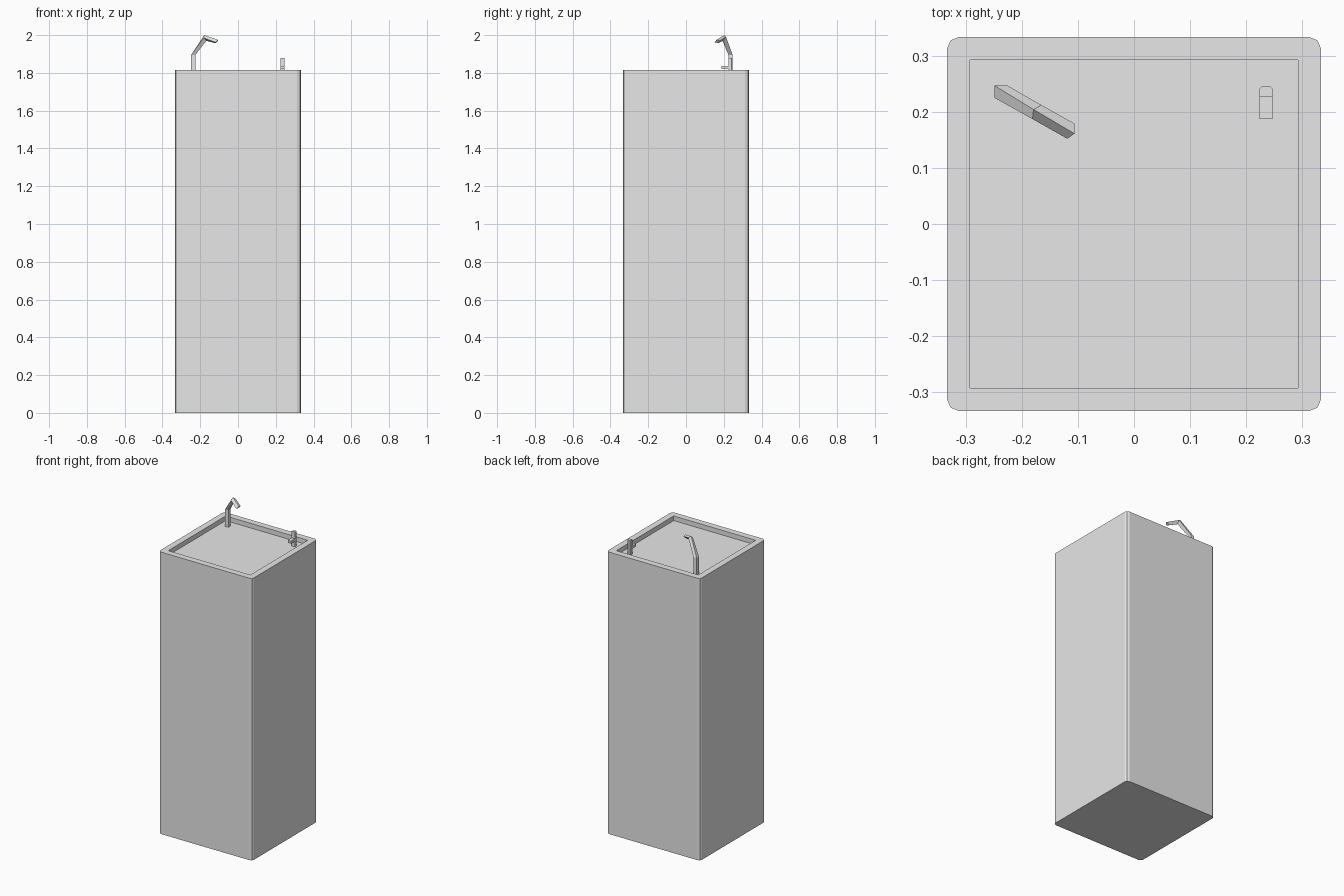
import bpy
import bmesh

old = bpy.data.objects.get("Cube")
if old:
    bpy.data.objects.remove(old, do_unlink=True)

HALF, TOP, INNER, DEPTH = 0.333, 1.815, 0.292, 0.03
FLOOR = TOP - DEPTH

grey = bpy.data.materials.new("light_grey")
grey.use_nodes = True
grey.diffuse_color = (0.8, 0.8, 0.8, 1)
grey.node_tree.nodes["Principled BSDF"].inputs["Base Color"].default_value = (0.8, 0.8, 0.8, 1)


def finish(name, bm):
    bmesh.ops.recalc_face_normals(bm, faces=bm.faces[:])
    mesh = bpy.data.meshes.new(name)
    bm.to_mesh(mesh)
    bm.free()
    mesh.materials.append(grey)
    obj = bpy.data.objects.new(name, mesh)
    bpy.context.collection.objects.link(obj)
    return obj


def box(name, low, high, bevel=0, segments=1, pick=lambda p: True):
    """Box between two corners, with chosen upright edges bevelled."""
    bm = bmesh.new()
    bmesh.ops.create_cube(bm, size=1)
    for v in bm.verts:
        v.co = [a if c < 0 else b for c, a, b in zip(v.co, low, high)]
    if bevel:
        edges = [e for e in bm.edges
                 if abs(e.verts[0].co.z - e.verts[1].co.z) > 1e-4 and pick(e.verts[0].co)]
        bmesh.ops.bevel(bm, geom=edges, offset=bevel, segments=segments,
                        profile=0.5, affect='EDGES')
    return finish(name, bm)


def loft(name, rings):
    """Skin a list of equal-length rings and cap both ends."""
    bm = bmesh.new()
    loops = [[bm.verts.new(p) for p in ring] for ring in rings]
    for a, b in zip(loops, loops[1:]):
        for i in range(len(a)):
            j = (i + 1) % len(a)
            bm.faces.new((a[i], a[j], b[j], b[i]))
    bm.faces.new(loops[0])
    bm.faces.new(loops[-1])
    return finish(name, bm)


# Tall cabinet with rounded upright corners and a shallow square basin
body = box("cabinet", (-HALF, -HALF, 0), (HALF, HALF, TOP), 0.02, 2)
cutter = box("basin_cutter", (-INNER, -INNER, FLOOR), (INNER, INNER, TOP + 0.1))
cut = body.modifiers.new("basin", 'BOOLEAN')
cut.operation = 'DIFFERENCE'
cut.solver = 'EXACT'
cut.object = cutter
cutter.hide_render = True
bpy.context.view_layer.objects.active = body
bpy.ops.object.modifier_apply(modifier=cut.name)
bpy.data.objects.remove(cutter, do_unlink=True)

# Bent spout: upright post, leaning neck, drooping nozzle
post = [(-0.249, 0.247), (-0.226, 0.247), (-0.226, 0.225), (-0.249, 0.225)]
loft("spout", [
    [(x, y, FLOOR) for x, y in post],
    [(x, y, 1.895) for x, y in post],
    [(-0.179, 0.204, 2.0), (-0.165, 0.212, 1.99), (-0.167, 0.195, 1.97), (-0.181, 0.187, 1.985)],
    [(-0.106, 0.161, 1.975), (-0.106, 0.179, 1.97), (-0.119, 0.17, 1.957), (-0.119, 0.152, 1.962)],
])

# Tap post with its push lever
box("tap_post", (0.224, 0.226, FLOOR), (0.247, 0.245, 1.88), 0.004, 1, lambda p: p.y > 0.24)
box("tap_lever", (0.224, 0.187, 1.82), (0.247, 0.228, 1.837))
